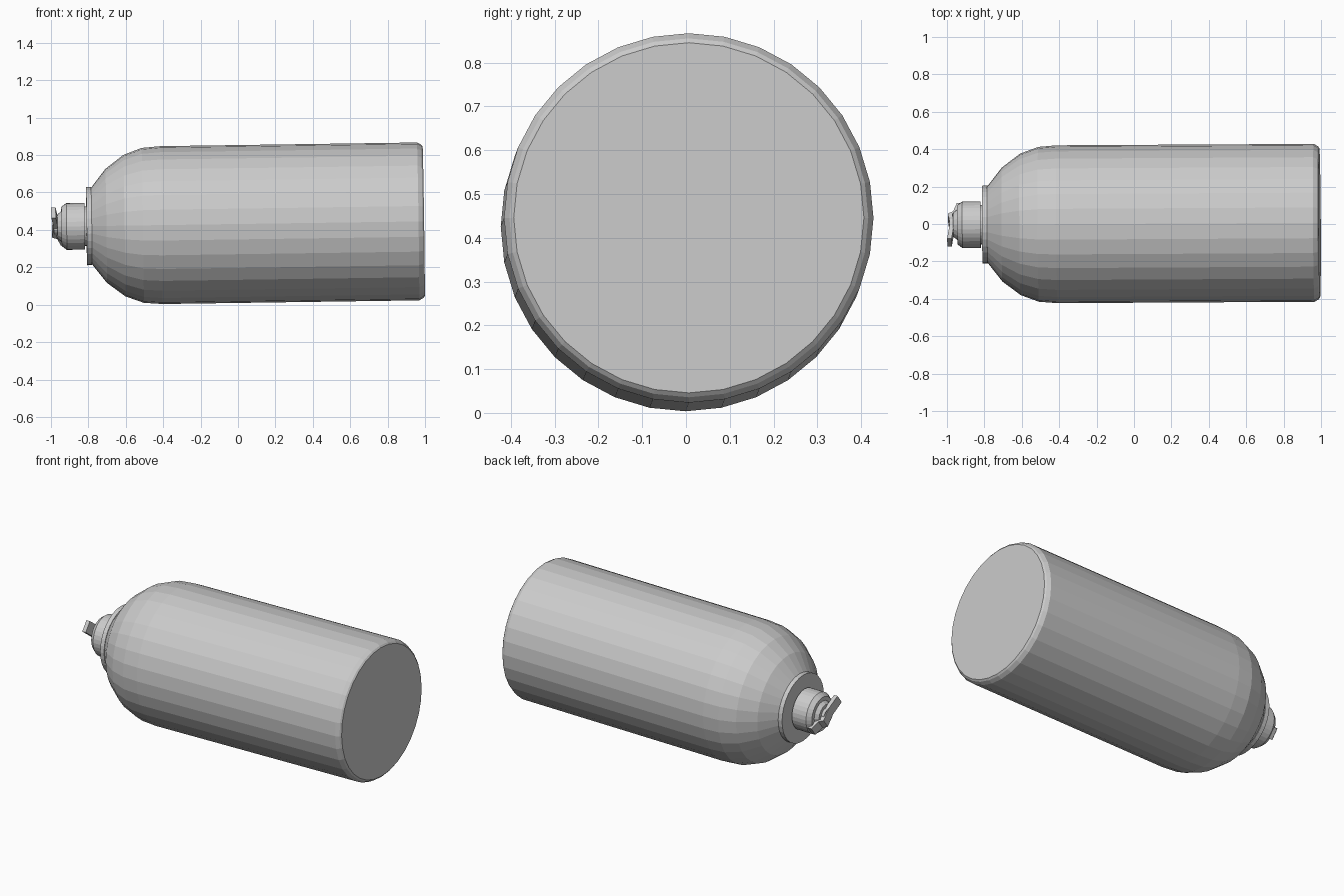
import bpy
import bmesh
import math
from mathutils import Matrix, Vector

cube = bpy.data.objects.get("Cube")
if cube:
    bpy.data.objects.remove(cube, do_unlink=True)

grey = bpy.data.materials.new("light grey")
grey.use_nodes = True
colour = (0.6, 0.6, 0.6, 1)
grey.diffuse_color = colour
grey.node_tree.nodes["Principled BSDF"].inputs["Base Color"].default_value = colour

# The cylinder lies along x, slightly tipped and turned
FRAME = (Matrix.Translation((0, 0.001, 0.4315))
         @ Matrix.Rotation(0.0055, 4, "Z") @ Matrix.Rotation(-0.0143, 4, "Y"))


def finish(name, bm):
    bmesh.ops.recalc_face_normals(bm, faces=bm.faces)
    bm.transform(FRAME)
    mesh = bpy.data.meshes.new(name)
    bm.to_mesh(mesh)
    bm.free()
    mesh.materials.append(grey)
    obj = bpy.data.objects.new(name, mesh)
    bpy.context.collection.objects.link(obj)
    return obj


def lathe(name, profile, sides=32):
    """Turn (x, radius) points about the x axis and cap both ends."""
    bm = bmesh.new()
    rings = []
    for x, r in profile:
        angles = [math.tau * i / sides for i in range(sides)]
        rings.append([bm.verts.new((x, r * math.cos(a), r * math.sin(a))) for a in angles])
    for a, b in zip(rings, rings[1:]):
        for i in range(sides):
            j = (i + 1) % sides
            bm.faces.new((a[i], a[j], b[j], b[i]))
    bm.faces.new(rings[0])
    bm.faces.new(rings[-1])
    return finish(name, bm)


# Tank with rounded shoulder and chamfered base
lathe("tank_body", [(-0.787, 0.2), (-0.705, 0.305), (-0.608, 0.378), (-0.51, 0.414),
                    (-0.41, 0.422), (0.963, 0.422), (0.985, 0.41), (0.993, 0.4)])
lathe("neck_flange", [(-0.81, 0.209), (-0.783, 0.209)])

# Valve stack
lathe("valve_neck", [(-0.83, 0.105), (-0.805, 0.105)])
lathe("valve_collar", [(-0.944, 0.105), (-0.917, 0.125), (-0.82, 0.125)])
lathe("valve_hub", [(-0.966, 0.065), (-0.94, 0.085)], 16)
lathe("valve_stem", [(-0.985, 0.045), (-0.955, 0.045)], 16)

# Bent two-winged handle, set on a diagonal across the stem
along = Vector((0, -0.78, 0.62))
across = Vector((0, 0.62, 0.78)) * 0.035
path = [(0.12, -0.998), (0.03, -0.986), (-0.05, -0.995), (-0.065, -0.967), (-0.12, -0.948)]
outline = path + [(s, x + 0.024) for s, x in reversed(path)]
bm = bmesh.new()
sides = [[bm.verts.new(along * s + Vector((x, 0, 0)) + across * k) for s, x in outline]
         for k in (-1, 1)]
count = len(outline)
for i in range(count):
    j = (i + 1) % count
    bm.faces.new((sides[0][i], sides[0][j], sides[1][j], sides[1][i]))
for loop in sides:
    bm.faces.new(loop)
finish("valve_handle", bm)
